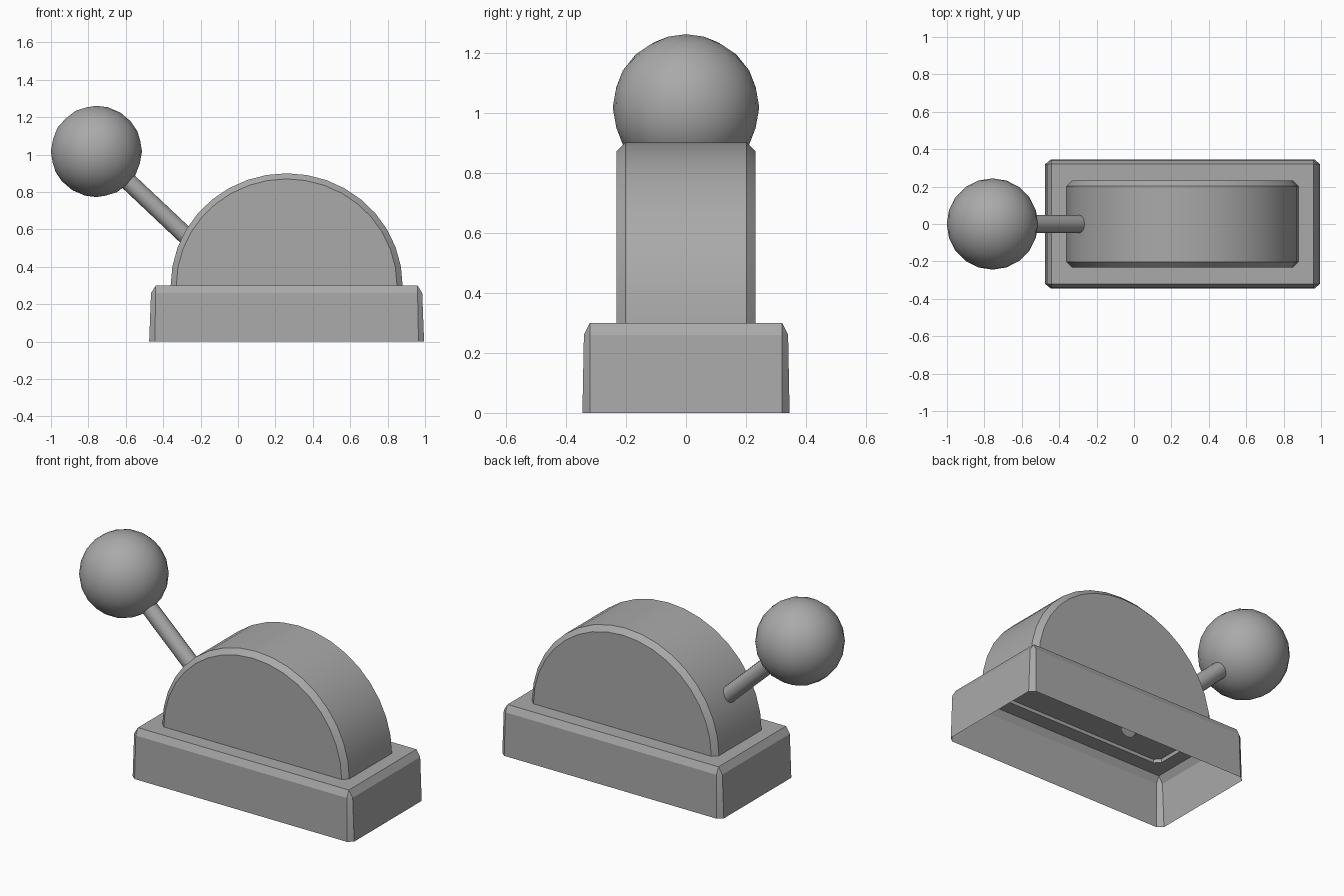
import bpy, bmesh, math
from mathutils import Vector, Matrix

if "Cube" in bpy.data.objects:
    bpy.data.objects.remove(bpy.data.objects["Cube"])

grey = bpy.data.materials.new("plain grey")
grey.diffuse_color = (0.4, 0.4, 0.4, 1)
grey.use_nodes = True
grey.node_tree.nodes["Principled BSDF"].inputs["Base Color"].default_value = grey.diffuse_color

CX = 0.26                    # centre of base and drum
TOP = 0.30                   # height of the base top


def finish(bm, name, angle):
    """Turn a bmesh into a named, shaded object."""
    bmesh.ops.recalc_face_normals(bm, faces=bm.faces)
    mesh = bpy.data.meshes.new(name)
    bm.to_mesh(mesh)
    bm.free()
    mesh.materials.append(grey)
    ob = bpy.data.objects.new(name, mesh)
    bpy.context.collection.objects.link(ob)
    bpy.ops.object.select_all(action='DESELECT')
    ob.select_set(True)
    bpy.context.view_layer.objects.active = ob
    bpy.ops.object.shade_smooth_by_angle(angle=math.radians(angle))
    return ob


def octagon(bm, hx, hy, cx, cy, z):
    """Rectangle ring with cut corners; cx, cy are the corner cut sizes."""
    pts = [(hx, hy - cy), (hx - cx, hy), (cx - hx, hy), (-hx, hy - cy),
           (-hx, cy - hy), (cx - hx, -hy), (hx - cx, -hy), (hx, cy - hy)]
    return [bm.verts.new((CX + x, y, z)) for x, y in pts]


def bridge(bm, a, b):
    n = len(a)
    for i in range(n):
        j = (i + 1) % n
        bm.faces.new((a[i], a[j], b[j], b[i]))


# base: hollow, open below, with chamfered corners and a slot under the drum
bm = bmesh.new()
foot = octagon(bm, 0.735, 0.345, 0.03, 0.025, 0)
shoulder = octagon(bm, 0.725, 0.34, 0.025, 0.02, 0.26)
rim = octagon(bm, 0.70, 0.32, 0, 0, TOP)
slot = octagon(bm, 0.62, 0.232, 0.03, 0.03, TOP)
bridge(bm, foot, shoulder)
bridge(bm, shoulder, rim)
bridge(bm, rim, slot)
bmesh.ops.remove_doubles(bm, verts=bm.verts, dist=1e-4)
finish(bm, "base", 25)

# drum: half cylinder with chamfered edges and a recessed floor
bm = bmesh.new()
SEG = 18
rings = []
for y, cut in ((-0.232, 0.03), (-0.202, 0), (0.202, 0), (0.232, 0.03)):
    ring = []
    for i in range(SEG + 1):
        a = math.pi * i / SEG
        ring.append(bm.verts.new((CX + (0.62 - cut) * math.cos(a), y,
                                  TOP + (0.60 - cut) * math.sin(a))))
    rings.append(ring)
for a, b in zip(rings, rings[1:]):
    for i in range(SEG):
        bm.faces.new((a[i], a[i + 1], b[i + 1], b[i]))
bm.faces.new(rings[0])
bm.faces.new(rings[-1])
floor = octagon(bm, 0.617, 0.232, 0.03, 0.03, TOP + 0.02)
bm.faces.new(floor)
finish(bm, "drum", 30)

# lever rod: runs from the knob down through the drum floor
knob = Vector((-0.757, 0, 1.017))
end = Vector((0.04, 0, 0.265))
axis = end - knob
bm = bmesh.new()
bmesh.ops.create_cone(bm, cap_ends=True, segments=16, radius1=0.047,
                      radius2=0.047, depth=axis.length,
                      matrix=Matrix.Translation((knob + end) / 2)
                      @ axis.to_track_quat('Z', 'Y').to_matrix().to_4x4())
finish(bm, "lever_rod", 40)

# knob: ball on the end of the lever
bm = bmesh.new()
bmesh.ops.create_icosphere(bm, subdivisions=3, radius=0.244,
                           matrix=Matrix.Translation(knob))
finish(bm, "knob", 60)
